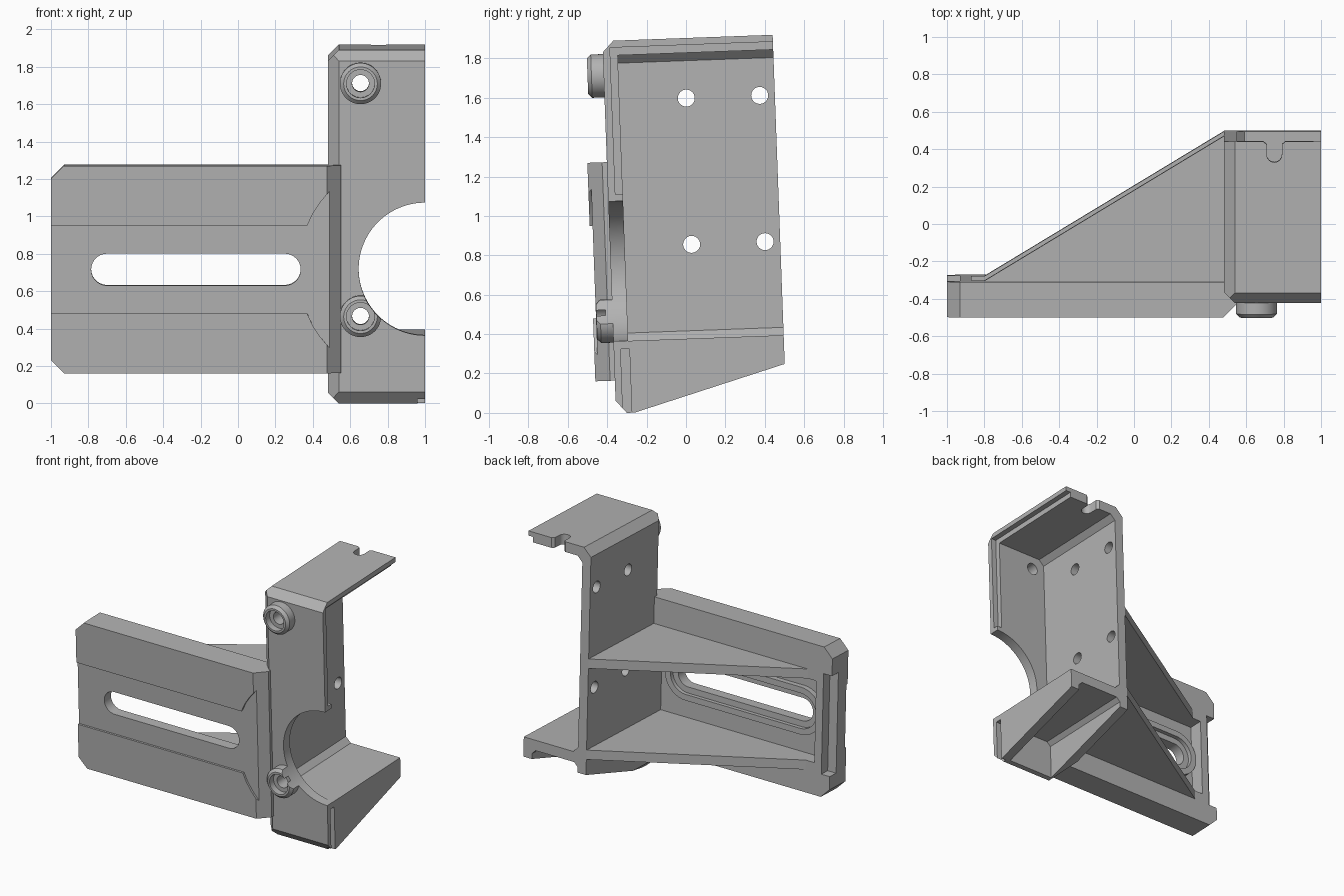
import bpy, bmesh
from math import sin, cos, pi, radians
from mathutils import Matrix, Vector

if "Cube" in bpy.data.objects:
    bpy.data.objects.remove(bpy.data.objects["Cube"], do_unlink=True)

TILT = Matrix.Rotation(radians(2.1), 4, 'X')
MID = 0.732        # height of the slot and of the round cutout
FRONT, INNER, BACK = -0.355, -0.28, 0.51

grey = bpy.data.materials.new("plain grey")
grey.use_nodes = True
grey.diffuse_color = (0.45, 0.45, 0.45, 1)
grey.node_tree.nodes["Principled BSDF"].inputs["Base Color"].default_value = (0.45, 0.45, 0.45, 1)


def finish(name, bm):
    bmesh.ops.recalc_face_normals(bm, faces=bm.faces)
    mesh = bpy.data.meshes.new(name)
    bm.to_mesh(mesh)
    bm.free()
    mesh.materials.append(grey)
    obj = bpy.data.objects.new(name, mesh)
    bpy.context.collection.objects.link(obj)
    return obj


def prism(name, points, axis, start, end):
    """Extrude a 2D outline along x, y or z."""
    place = {'x': lambda a, b, t: (t, a, b),
             'y': lambda a, b, t: (a, t, b),
             'z': lambda a, b, t: (a, b, t)}[axis]
    bm = bmesh.new()
    face = bm.faces.new([bm.verts.new(place(a, b, start)) for a, b in points])
    moved = bmesh.ops.extrude_face_region(bm, geom=[face])["geom"]
    shift = Vector(place(0, 0, end - start))
    bmesh.ops.translate(bm, vec=shift, verts=[v for v in moved if isinstance(v, bmesh.types.BMVert)])
    return finish(name, bm)


def rect(a0, b0, a1, b1):
    return [(a0, b0), (a1, b0), (a1, b1), (a0, b1)]


def circle(a, b, r, n=48):
    return [(a + r * cos(2 * pi * i / n), b + r * sin(2 * pi * i / n)) for i in range(n)]


def stadium(r, n=20):
    """Long round-ended outline around the slot."""
    right = [(0.25 + r * cos(t), MID + r * sin(t)) for t in (pi * i / n - pi / 2 for i in range(n + 1))]
    left = [(-0.70 - r * cos(t), MID + r * sin(t)) for t in (pi / 2 - pi * i / n for i in range(n + 1))]
    return right + left


def boolean(obj, cutter, operation='DIFFERENCE'):
    mod = obj.modifiers.new("cut", 'BOOLEAN')
    mod.operation, mod.object, mod.solver = operation, cutter, 'EXACT'
    bpy.context.view_layer.objects.active = obj
    bpy.ops.object.modifier_apply(modifier=mod.name)
    bpy.data.objects.remove(cutter, do_unlink=True)


def cut(obj, *args):
    boolean(obj, prism("cutter", *args))


def trim(obj, *args):
    boolean(obj, prism("trim", *args), 'INTERSECT')


# Housing: side wall, front panel, top plate and shelf
housing = prism("housing", [(-0.30, 0.011), (-0.26, 0.011), (BACK, 0.23), (BACK, 1.902),
                            (-0.30, 1.902), (FRONT, 1.845), (FRONT, 0.075)], 'x', 0.48, 1.0)
trim(housing, [(0.48, 0.07), (0.54, 0.01), (1.1, 0.01), (1.1, 1.903), (0.54, 1.903), (0.48, 1.842)],
     'y', -1, 1)
trim(housing, [(0.54, FRONT - 0.001), (1.1, FRONT - 0.001), (1.1, 1), (0.479, 1), (0.479, -0.295)],
     'z', -1, 3)
cut(housing, [(0.59, 0.376), (1.1, 0.376), (1.1, 1.827), (0.59, 1.827), (0.55, 1.787), (0.55, 0.416)],
    'y', INNER, 0.7)
# Hollow under the shelf
cut(housing, [(0.55, -0.1), (0.93, -0.1), (0.93, 0.27), (0.90, 0.30), (0.58, 0.30), (0.55, 0.27)],
    'y', -0.26, 0.7)
# Round cutout, edge rebates, wall holes, screw holes and top notch
cut(housing, circle(1.0, MID, 0.355, 96), 'y', -0.6, -0.27)
cut(housing, rect(-0.318, 1.12, 0.7, 1.867), 'x', 0.96, 1.1)
cut(housing, rect(-0.32, -0.1, -0.275, 0.335), 'x', 0.96, 1.1)
for y in (0.06, 0.433):
    for z in (0.854, 1.597):
        cut(housing, circle(y, z, 0.043), 'x', 0.4, 0.7)
for z in (0.48, 1.726):
    cut(housing, circle(0.655, z, 0.045), 'y', -0.6, -0.2)
notch = [(0.75 + 0.04 * cos(t), 0.44 + 0.04 * sin(t)) for t in (pi + pi * i / 16 for i in range(17))]
cut(housing, notch + [(0.79, 0.495), (0.82, 0.52), (0.68, 0.52), (0.71, 0.495)], 'z', 1.7, 2.0)


# Screw sockets on the front panel
def socket(name, z):
    profile = [(0.045, FRONT + 0.02), (0.11, FRONT + 0.02), (0.11, -0.417), (0.09, -0.437),
               (0.075, -0.437), (0.075, -0.39), (0.045, -0.39)]
    bm = bmesh.new()
    verts = [bm.verts.new((0.655 + r, y, z)) for r, y in profile]
    edges = [bm.edges.new((a, b)) for a, b in zip(verts, verts[1:] + verts[:1])]
    bmesh.ops.spin(bm, geom=verts + edges, cent=(0.655, 0, z), axis=(0, 1, 0), angle=2 * pi, steps=48)
    bmesh.ops.remove_doubles(bm, verts=bm.verts, dist=0.0005)
    return finish(name, bm)


upper_socket = socket("upper_socket", 1.726)
lower_socket = socket("lower_socket", 0.48)
cut(lower_socket, circle(1.0, MID, 0.355, 96), 'y', -0.6, -0.2)

# Mounting arm with clipped outer corners and a sloped inner end
low, high = 0.177, 1.287
arm = prism("mounting_arm", [(-0.93, low), (0.55, low), (0.55, high), (-0.93, high),
                             (-1, high - 0.07), (-1, low + 0.07)], 'y', -0.454, -0.264)
trim(arm, [(-1.1, -0.5), (0.429, -0.5), (0.55, -0.379), (0.55, -0.33), (0.50, -0.264), (0.50, -0.2),
           (-1.1, -0.2)], 'z', -1, 3)
# Shallow front channel that flares at the inner end
half = [(0.37, 0.235), (0.40, 0.30), (0.44, 0.36), (0.49, 0.42)]
channel = [(-1.1, MID + 0.235)] + [(x, MID + h) for x, h in half]
channel += [(x, MID - h) for x, h in reversed(half)] + [(-1.1, MID - 0.235)]
cut(arm, channel, 'y', -0.6, -0.439)
# Rear recess, thinned outer end and slot
cut(arm, rect(-0.87, 0.415, 0.48, 1.02), 'y', -0.37, 0)
cut(arm, rect(-1.1, 0.345, -0.93, 1.09), 'y', -0.34, 0)
cut(arm, stadium(0.085), 'y', -0.6, 0)

# Raised, stepped rim around the back of the slot
rim = prism("slot_rim", stadium(0.175), 'y', -0.38, -0.33)
cut(rim, stadium(0.13), 'y', -0.36, 0)
cut(rim, stadium(0.085), 'y', -0.6, 0)

# Triangular webs bracing the arm
plan = [(0.50, BACK), (0.48, BACK), (-0.80, -0.264), (-0.80, -0.38), (0.50, -0.38)]
webs = [prism("upper_web", plan, 'z', 1.02, 1.09), prism("lower_web", plan, 'z', 0.345, 0.415)]

# Tilt every part and smooth only the round surfaces
bpy.ops.object.select_all(action='DESELECT')
for obj in [housing, upper_socket, lower_socket, arm, rim] + webs:
    obj.data.transform(TILT)
    obj.select_set(True)
    bpy.context.view_layer.objects.active = obj
bpy.ops.object.shade_smooth_by_angle(angle=radians(25))
